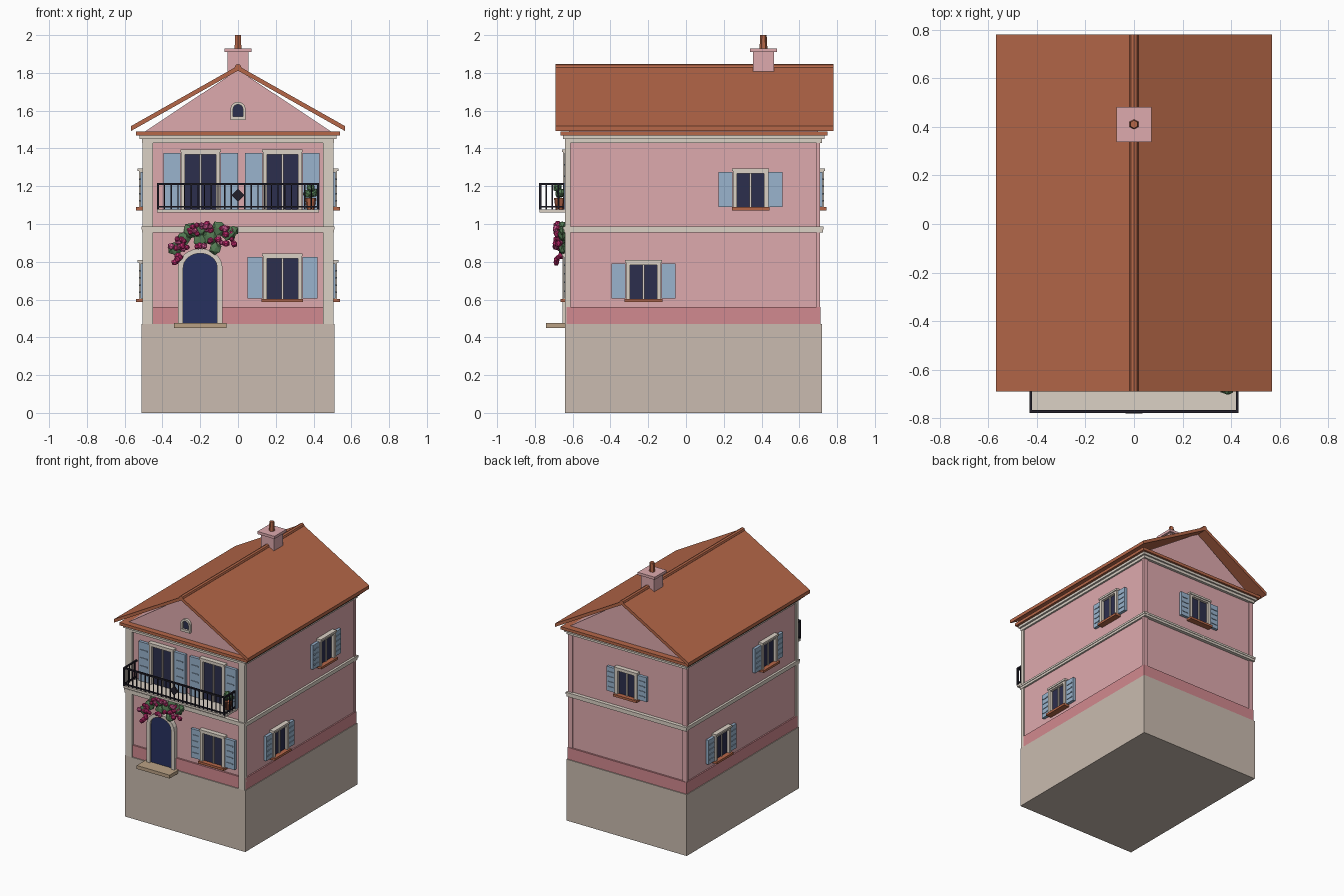
import bpy, bmesh, math, random
from mathutils import Matrix, Vector

if "Cube" in bpy.data.objects:
    bpy.data.objects.remove(bpy.data.objects["Cube"])

random.seed(4)
I = Matrix.Identity(4)


def mat(name, r, g, b):
    m = bpy.data.materials.new(name)
    m.diffuse_color = [(c / 255) ** 2.2 for c in (r, g, b)] + [1]
    m.use_nodes = True
    m.node_tree.nodes["Principled BSDF"].inputs["Base Color"].default_value = m.diffuse_color
    return m


PINK = mat("pink_wall", 221, 168, 172)
ROSE = mat("rose_plinth", 208, 136, 142)
STONE = mat("stone", 200, 186, 174)
CREAM = mat("cream_trim", 218, 208, 196)
TILE = mat("roof_tile", 180, 103, 74)
BLUE = mat("shutter_blue", 152, 178, 204)
GLASS = mat("dark_glass", 48, 50, 78)
NAVY = mat("navy_door", 44, 52, 96)
IRON = mat("iron", 38, 36, 46)
TAN = mat("step_tan", 184, 160, 132)
LEAF = mat("leaf", 84, 122, 84)
BLOOM = mat("bloom", 196, 48, 112)
BLOOM2 = mat("bloom_light", 214, 92, 150)


def finish(name, bm, m, M=I):
    bmesh.ops.recalc_face_normals(bm, faces=bm.faces)
    me = bpy.data.meshes.new(name)
    bm.to_mesh(me)
    bm.free()
    me.materials.append(m)
    ob = bpy.data.objects.new(name, me)
    ob.matrix_world = M
    bpy.context.collection.objects.link(ob)
    return ob


def add_box(bm, x0, x1, y0, y1, z0, z1):
    T = Matrix.Translation(((x0 + x1) / 2, (y0 + y1) / 2, (z0 + z1) / 2))
    S = Matrix.Diagonal((x1 - x0, y1 - y0, z1 - z0, 1))
    bmesh.ops.create_cube(bm, size=1, matrix=T @ S)


def boxes(name, m, dims, M=I):
    bm = bmesh.new()
    for d in dims:
        add_box(bm, *d)
    return finish(name, bm, m, M)


def prism(name, pts, y0, y1, m):
    """Extrude an x-z outline from y0 to y1."""
    bm = bmesh.new()
    f = bm.faces.new([bm.verts.new((x, y0, z)) for x, z in pts])
    r = bmesh.ops.extrude_face_region(bm, geom=[f])
    bmesh.ops.translate(bm, vec=(0, y1 - y0, 0),
                        verts=[v for v in r["geom"] if isinstance(v, bmesh.types.BMVert)])
    return finish(name, bm, m)


def arch(cx, hw, z0, spring, rise, n=10):
    top = [(cx + hw * math.cos(math.pi * i / n), spring + rise * math.sin(math.pi * i / n))
           for i in range(n + 1)]
    return [(cx + hw, z0)] + top + [(cx - hw, z0)]


def cone(name, m, loc, r1, r2, h, seg):
    bm = bmesh.new()
    bmesh.ops.create_cone(bm, cap_ends=True, segments=seg, radius1=r1, radius2=r2, depth=h)
    return finish(name, bm, m, Matrix.Translation(loc))


def blobs(name, m, items):
    """Faceted clumps: (centre, radius, flattening)."""
    bm = bmesh.new()
    for c, r, flat in items:
        R = Matrix.Rotation(random.uniform(0, 6), 4, 'Y')
        bmesh.ops.create_icosphere(bm, subdivisions=1, radius=r,
                                   matrix=Matrix.Translation(c) @ Matrix.Diagonal((1, flat, 1, 1)) @ R)
    return finish(name, bm, m)


# Main masses
boxes("stone_base", STONE, [(-.51, .51, -.64, .72, 0, .47)])
boxes("plinth", ROSE, [(-.505, .505, -.633, .713, .47, .56)])
boxes("walls", PINK, [(-.495, .495, -.62, .70, .5, 1.46)])
boxes("front_pilasters", CREAM, [(s * .478 - .027, s * .478 + .027, -.641, -.612, .47, 1.45) for s in (-1, 1)])
boxes("back_corner_strips", PINK, [(s * .485 - .018, s * .485 + .018, .69, .709, .56, 1.45) for s in (-1, 1)])
boxes("floor_band", CREAM, [(-.508, .508, -.647, .725, .955, .972), (-.512, .512, -.65, .728, .972, .987)])
boxes("cornice", CREAM, [(-.508, .508, -.64, .72, 1.43, 1.45), (-.522, .522, -.65, .732, 1.45, 1.468)])
boxes("cornice_tiles", TILE, [(-.54, .54, -.665, .748, 1.468, 1.49)])

# Gable and roof
prism("gable", [(-.5, 1.485), (.5, 1.485), (0, 1.817)], -.62, .70, PINK)
prism("roof", [(-.567, 1.492), (0, 1.812), (.567, 1.492), (.567, 1.518), (0, 1.838), (-.567, 1.518)],
      -.69, .78, TILE)
ridge = cone("ridge_cap", TILE, (0, .045, 1.829), .018, .018, 1.47, 8)
ridge.matrix_world = ridge.matrix_world @ Matrix.Rotation(math.pi / 2, 4, 'X')

# Chimney
boxes("chimney", PINK, [(-.055, .055, .355, .465, 1.74, 1.91), (-.072, .072, .338, .482, 1.91, 1.93)])
cone("chimney_pot", TILE, (0, .41, 1.963), .021, .017, .074, 6)


def window(name, M, u, z0, z1, w, sw, sill=True):
    """Window on a wall whose local outside is -y."""
    h, t = w / 2, .022
    boxes(name + "_frame", CREAM, [(u - h, u - h + t, -.03, .01, z0, z1), (u + h - t, u + h, -.03, .01, z0, z1),
          (u - h, u + h, -.03, .01, z1 - t, z1), (u - .005, u + .005, -.018, .01, z0, z1 - t),
          (u - h - .004, u + h + .004, -.036, .01, z1 - .01, z1 + .005)], M)
    boxes(name + "_glass", GLASS, [(u - h + t, u + h - t, -.01, .01, z0, z1 - t)], M)
    if sill:
        boxes(name + "_sill", TILE, [(u - h - .006, u + h + .006, -.045, .01, z0 - .013, z0 + .004)], M)
    parts = []
    for s in (-1, 1):
        c, top = u + s * (h + sw / 2 + .002), z1 - .014
        parts.append((c - sw / 2, c + sw / 2, -.022, .005, z0 + .005, top))
        for i in range(1, 5):
            z = z0 + (top - z0) * i / 5
            parts.append((c - sw * .33, c + sw * .33, -.027, .005, z - .004, z + .004))
    boxes(name + "_shutters", BLUE, parts, M)


def wall(deg, x, y):
    return Matrix.Translation((x, y, 0)) @ Matrix.Rotation(math.radians(deg), 4, 'Z')


FRONT, RIGHT, LEFT, BACK = wall(0, 0, -.62), wall(90, .495, 0), wall(-90, -.495, 0), wall(180, 0, .70)
window("balcony_door_left", FRONT, -.198, 1.07, 1.39, .207, .092, False)
window("balcony_door_right", FRONT, .235, 1.07, 1.39, .207, .092, False)
window("front_window", FRONT, .235, .6, .84, .207, .08)
window("right_upper_window", RIGHT, .342, 1.085, 1.29, .187, .074)
window("right_lower_window", RIGHT, -.225, .6, .805, .187, .074)
window("left_upper_window", LEFT, .27, 1.085, 1.29, .187, .074)
window("left_lower_window", LEFT, -.295, .6, .805, .187, .074)
window("back_window", BACK, 0, 1.085, 1.29, .187, .074)

# Attic window
prism("attic_frame", arch(0, .04, 1.553, 1.607, .04) + arch(0, .026, 1.553, 1.607, .026)[::-1], -.64, -.615, CREAM)
prism("attic_glass", arch(0, .026, 1.553, 1.607, .026), -.626, -.615, GLASS)
boxes("attic_sill", CREAM, [(-.04, .04, -.642, -.615, 1.55, 1.568)])

# Front door and step
prism("door_surround", arch(-.2, .118, .47, .77, .1) + arch(-.2, .09, .47, .77, .075)[::-1], -.655, -.615, CREAM)
prism("front_door", arch(-.2, .09, .47, .77, .075), -.638, -.615, NAVY)
boxes("door_step", TAN, [(-.34, -.06, -.742, -.62, .45, .476)])

# Balcony with iron railing
boxes("balcony_slab", CREAM, [(-.43, .43, -.775, -.61, 1.06, 1.076)])
rail = []
for z0, z1 in ((1.087, 1.094), (1.207, 1.218)):
    rail.append((-.43, .43, -.778, -.766, z0, z1))
    rail += [(s * .425 - .005, s * .425 + .005, -.772, -.62, z0, z1) for s in (-1, 1)]
for i in range(25):
    x = -.424 + .848 * i / 24
    r = .006 if i in (0, 24) else .0032
    rail.append((x - r, x + r, -.772 - r, -.772 + r, 1.076, 1.21))
for s in (-1, 1):
    for y in (-.74, -.708, -.676, -.645):
        rail.append((s * .425 - .003, s * .425 + .003, y - .003, y + .003, 1.076, 1.21))
boxes("balcony_railing", IRON, rail)
prism("railing_ornament", [(.034, 1.152), (0, 1.186), (-.034, 1.152), (0, 1.118)], -.779, -.765, IRON)

# Potted plant on the balcony
cone("plant_pot", TILE, (.385, -.67, 1.107), .02, .029, .062, 8)
blobs("pot_plant", LEAF, [(Vector((.385 + a, -.67 + b, z)), .026, 1)
                          for a, b, z in ((-.016, 0, 1.16), (.016, .01, 1.165), (0, -.01, 1.193))])

# Flowering climber over the door
leaves = [(-.335, .87, .04), (-.29, .92, .042), (-.25, .965, .045), (-.2, .91, .042), (-.15, .93, .045),
          (-.1, .975, .045), (-.05, .95, .045), (-.12, .87, .035), (-.2, .97, .04), (-.025, .965, .03)]
blobs("climber_leaves", LEAF, [(Vector((x, -.655, z)), r, .6) for x, z, r in leaves])
for name, m, n in (("climber_blooms_dark", BLOOM, 32), ("climber_blooms_light", BLOOM2, 16)):
    items = []
    for i in range(n):
        x = random.uniform(-.355, -.02)
        mid = .945 - 1.8 * max(0, -.2 - x) ** 1.5
        z = mid + random.uniform(-.065, .055)
        items.append((Vector((x, random.uniform(-.692, -.66), z)), random.uniform(.014, .021), .9))
    blobs(name, m, items)
